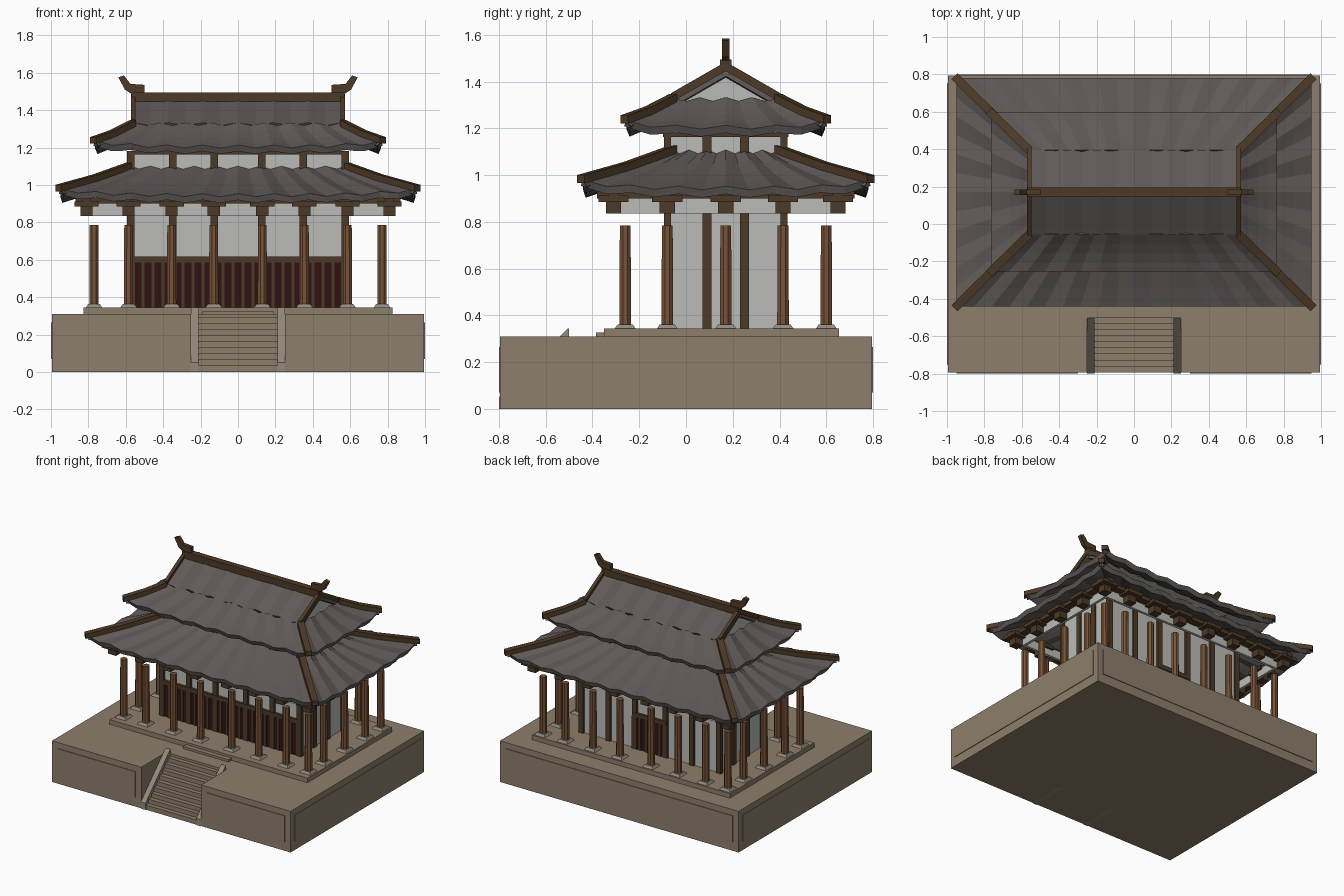
import bpy, bmesh, math
from mathutils import Vector, Matrix

if "Cube" in bpy.data.objects:
    bpy.data.objects.remove(bpy.data.objects["Cube"], do_unlink=True)

CY = 0.17  # depth position of the hall's centre line


def material(name, r, g, b):
    m = bpy.data.materials.new(name)
    m.use_nodes = True
    m.diffuse_color = (r, g, b, 1)
    m.node_tree.nodes["Principled BSDF"].inputs["Base Color"].default_value = (r, g, b, 1)
    return m


STONE = material("sandstone", 0.27, 0.21, 0.15)
PALE = material("pale stone", 0.29, 0.25, 0.20)
ROOF = material("grey roof tile", 0.115, 0.10, 0.095)
TIMBER = material("dark timber", 0.075, 0.042, 0.02)
WOOD = material("column wood", 0.19, 0.085, 0.038)
PLASTER = material("white plaster", 0.50, 0.50, 0.48)
DOOR = material("dark red lacquer", 0.03, 0.006, 0.006)


def finish(name, bm, mat):
    bmesh.ops.recalc_face_normals(bm, faces=bm.faces)
    mesh = bpy.data.meshes.new(name)
    bm.to_mesh(mesh)
    bm.free()
    mesh.materials.append(mat)
    ob = bpy.data.objects.new(name, mesh)
    bpy.context.collection.objects.link(ob)
    return ob


def box(name, x0, x1, y0, y1, z0, z1, mat):
    bm = bmesh.new()
    bmesh.ops.create_cube(bm, size=1)
    for v in bm.verts:
        v.co = Vector((x0 + (v.co.x + .5) * (x1 - x0), y0 + (v.co.y + .5) * (y1 - y0),
                       z0 + (v.co.z + .5) * (z1 - z0)))
    return finish(name, bm, mat)


def block(name, x, y, w, d, z0, z1, mat):
    return box(name, x - w / 2, x + w / 2, y - d / 2, y + d / 2, z0, z1, mat)


def frustum(name, x, y, r0, r1, z0, z1, sides, mat):
    bm = bmesh.new()
    bmesh.ops.create_cone(bm, cap_ends=True, segments=sides, radius1=r0, radius2=r1, depth=z1 - z0)
    place = Matrix.Translation((x, y, (z0 + z1) / 2)) @ Matrix.Rotation(math.pi / sides, 4, 'Z')
    bmesh.ops.transform(bm, matrix=place, verts=bm.verts)
    return finish(name, bm, mat)


def prism(name, outline, axis, a, b, mat):
    """Extrude a 2D outline along x (outline is y,z) or y (outline is x,z)."""
    bm = bmesh.new()
    put = (lambda p, t: (t, p[0], p[1])) if axis == 'x' else (lambda p, t: (p[0], t, p[1]))
    near = [bm.verts.new(put(p, a)) for p in outline]
    far = [bm.verts.new(put(p, b)) for p in outline]
    bm.faces.new(near)
    bm.faces.new(far)
    for i in range(len(outline)):
        j = (i + 1) % len(outline)
        bm.faces.new((near[i], near[j], far[j], far[i]))
    return finish(name, bm, mat)


def beam(name, p, q, w, h, mat):
    p, q = Vector(p), Vector(q)
    side = (q - p).cross(Vector((0, 0, 1))).normalized() * w / 2
    up = Vector((0, 0, h / 2))
    bm = bmesh.new()
    rings = [[bm.verts.new(c + s * side + t * up) for s, t in ((-1, -1), (1, -1), (1, 1), (-1, 1))]
             for c in (p, q)]
    for r in rings:
        bm.faces.new(r)
    for i in range(4):
        j = (i + 1) % 4
        bm.faces.new((rings[0][i], rings[0][j], rings[1][j], rings[1][i]))
    return finish(name, bm, mat)


def roof_panel(name, out, inn, turn, lift, sag):
    """Rippled slope; out and inn give half width, distance from centre and height."""
    waves = max(2, round(2 * out[0] / 0.19))
    nu, nv = waves * 4, 4
    bm = bmesh.new()
    spin = Matrix.Translation((0, CY, 0)) @ Matrix.Rotation(turn, 4, 'Z')
    rows = []
    for j in range(nv + 1):
        v = j / nv
        half, dist, z = (o + (i - o) * v for o, i in zip(out, inn))
        row = []
        for i in range(nu + 1):
            u = 2 * i / nu - 1
            h = z - sag * 4 * v * (1 - v) + lift * u ** 4 * (1 - v)
            h += 0.008 * math.cos(math.pi * waves * u)
            row.append(bm.verts.new(spin @ Vector((u * half, -dist, h))))
        rows.append(row)
    for a, b in zip(rows, rows[1:]):
        for i in range(nu):
            bm.faces.new((a[i], a[i + 1], b[i + 1], b[i]))
    ob = finish(name, bm, ROOF)
    if ob.data.polygons[0].normal.z < 0:
        ob.data.flip_normals()
    mod = ob.modifiers.new("thickness", 'SOLIDIFY')
    mod.thickness = 0.035
    mod.offset = -1


def hip_roof(name, ox, oy, oz, ix, iy, iz, lift):
    for k in range(4):
        o, i = ((ox, oy, oz), (ix, iy, iz)) if k % 2 == 0 else ((oy, ox, oz), (iy, ix, iz))
        roof_panel(name + "_slope", o, i, k * math.pi / 2, lift, 0.012)
    for sx in (-1, 1):
        for sy in (-1, 1):
            top = Vector((sx * ix, CY + sy * iy, iz + 0.005))
            end = Vector((sx * (ox + .01), CY + sy * (oy + .01), oz + lift + 0.008))
            mid = (top + end) / 2 - Vector((0, 0, 0.008))
            beam(name + "_hip_ridge", top, mid, 0.045, 0.035, TIMBER)
            beam(name + "_hip_ridge", mid, end, 0.045, 0.035, TIMBER)


# Stone platform with a notch for the stairs, and shallow side panels
E = 0.005
box("platform", -1 + E, 1 - E, -.5, .8 - E, 0, .31, STONE)
box("platform_back_panel", -.95, .95, .79, .8, .07, .265, STONE)
for s in (-1, 1):
    block("platform_front", s * .6225, -.6475, .745, .295, 0, .31, STONE)
    block("platform_front_panel", s * .625, -.795, .65, .01, .07, .265, STONE)
    block("platform_side_panel", s * .995, 0, .01, 1.5, .07, .265, STONE)
    prism("stair_cheek", [(-.8, 0), (-.8, .05), (-.505, .345), (-.5, .345), (-.5, 0)],
          'x', s * .212, s * .25, PALE)
STEPS = 9
for i in range(STEPS):
    box("stair_step", -.215, .215, -.795 + i * .033, -.5, 0, .035 + i * .032, STONE)
box("terrace", -.825, .825, -.35, .655, .31, .345, STONE)
box("terrace_step", -.19, .19, -.385, -.35, .31, .327, STONE)

# Hall walls, running up to the upper roof
WX, WY = .57, .25
box("hall_walls", -WX, WX, CY - WY, CY + WY, .345, 1.22, PLASTER)
BAYS = (-.585, -.355, -.13, .13, .355, .585)
for s in (-1, 1):
    for x in BAYS:
        block("wall_post", x * .98, CY + s * WY, .04, .03, .345, 1.18, TIMBER)
    for dy in (-.08, .08):
        block("side_wall_post", s * WX, CY + dy, .025, .04, .345, 1.18, TIMBER)
    block("upper_wall_beam", 0, CY + s * WY, 1.18, .035, 1.163, 1.18, TIMBER)
    block("upper_side_beam", s * WX, CY, .035, .5, 1.163, 1.18, TIMBER)


# Lacquered doors with timber bars
def doors(x0, x1, y, bars):
    box("door_panels", x0, x1, y - .01, y + .01, .345, .59, DOOR)
    box("door_lintel", x0, x1, y - .018, y + .018, .585, .617, TIMBER)
    for i in range(bars + 1):
        block("door_bar", x0 + (x1 - x0) * i / bars, y, .016, .032, .345, .59, TIMBER)


doors(-.56, .56, CY - WY, 21)
doors(-.14, .14, CY + WY, 5)

# Outer colonnade with stacked brackets
SIDE_Y = (-.09 - WY + .09, 0, WY - .005)
ring = [(x, s * .43) for x in (-.77,) + BAYS + (.77,) for s in (-1, 1)]
ring += [(s * .77, dy) for s in (-1, 1) for dy in SIDE_Y]
for x, dy in ring:
    y = CY + dy
    frustum("column_base", x, y, .062, .045, .345, .362, 4, PALE)
    frustum("column", x, y, .027, .025, .36, .785, 8, WOOD)
    bx = math.copysign(.81, x) if abs(x) > .7 else x
    by = CY + (math.copysign(.48, dy) if abs(dy) > .4 else dy)
    block("bracket_block", bx, by, .065, .065, .835, .885, TIMBER)
    block("bracket_arm", bx, by, .13, .13, .885, .912, TIMBER)
for s in (-1, 1):
    block("eave_beam", 0, CY + s * .48, 1.74, .045, .9, .93, TIMBER)
    block("eave_side_beam", s * .81, CY, .045, 1.1, .9, .93, TIMBER)
    block("frieze", 0, CY + s * .44, 1.56, .02, .835, .9, PLASTER)
    block("side_frieze", s * .77, CY, .02, .88, .835, .9, PLASTER)

# Lower and upper roofs
hip_roof("lower_roof", .95, .61, .945, .56, .225, 1.105, .03)
hip_roof("upper_roof", .765, .425, 1.205, .56, .225, 1.325, .025)
GABLE = [(CY - .225, 1.29), (CY + .225, 1.29), (CY, 1.445)]
prism("gable_wall", GABLE, 'x', -.535, .535, PLASTER)
for k in (0, 1):
    roof_panel("main_roof_slope", (.56, .225, 1.325), (.56, 0, 1.455), k * math.pi, 0, 0)
HORN = [(.5, 1.49), (.5, 1.535), (.575, 1.54), (.61, 1.585), (.64, 1.575), (.605, 1.51), (.575, 1.49)]
box("main_ridge", -.57, .57, CY - .024, CY + .024, 1.445, 1.495, TIMBER)
for s in (-1, 1):
    for t in (-1, 1):
        beam("gable_verge", (s * .56, CY, 1.465), (s * .56, CY + t * .235, 1.33), .025, .04, TIMBER)
    prism("ridge_horn", [(s * x, z) for x, z in HORN], 'y', CY - .015, CY + .015, TIMBER)
